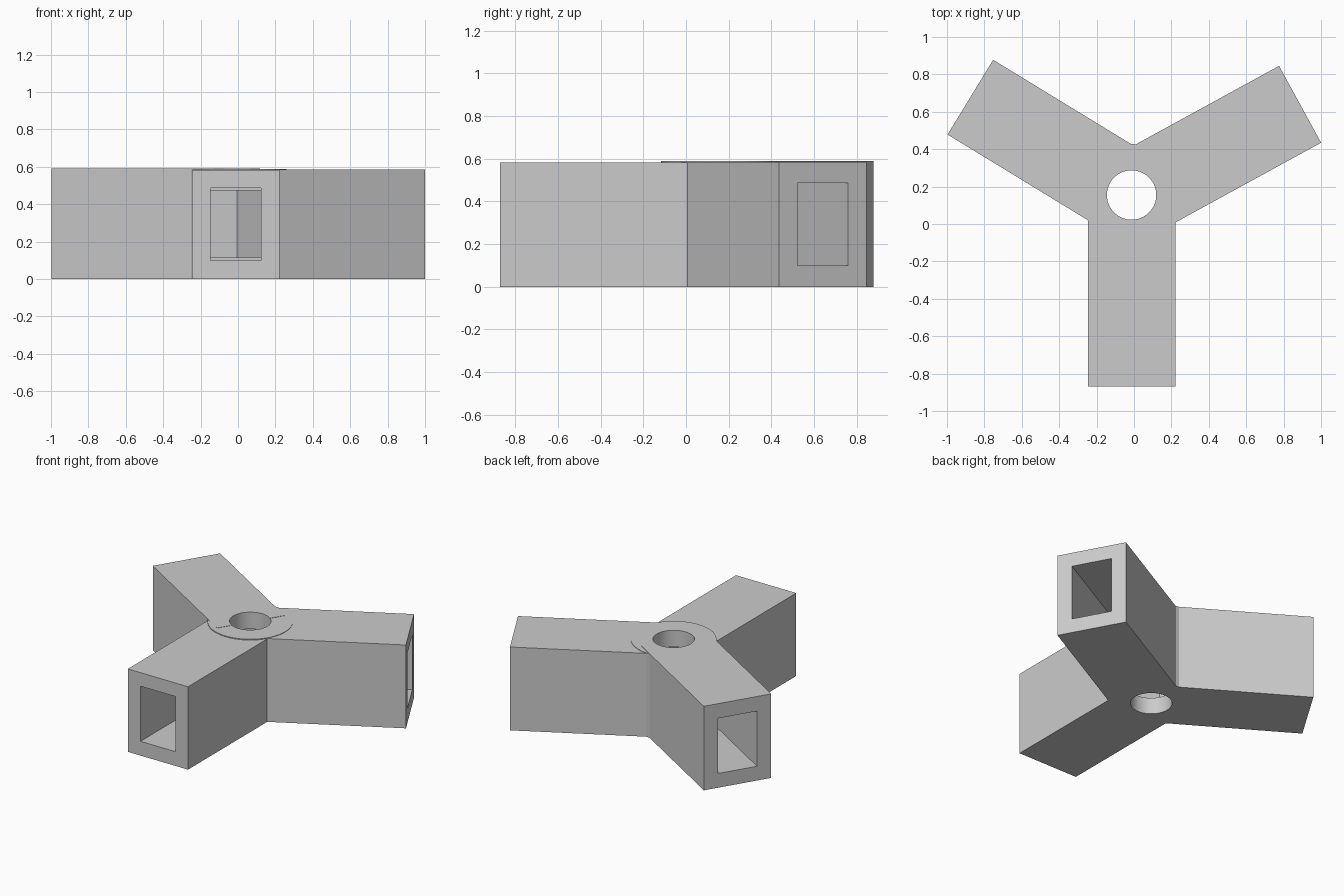
import bpy, math
from mathutils import Matrix

cube = bpy.data.objects.get("Cube")
if cube:
    bpy.data.objects.remove(cube, do_unlink=True)

grey = bpy.data.materials.new("light grey")
grey.use_nodes = True
COLOUR = (0.6, 0.6, 0.6, 1)
grey.diffuse_color = COLOUR
grey.node_tree.nodes["Principled BSDF"].inputs["Base Color"].default_value = COLOUR

HUB = (-0.013, 0.155)
WIDTH = 0.468


def finish(name):
    ob = bpy.context.object
    ob.name = name
    ob.data.materials.append(grey)
    return ob


def beam(name, end, angle, near, far, width, bottom, top):
    """Box along a direction; near and far are measured back from the end point."""
    bpy.ops.mesh.primitive_cube_add(size=1)
    ob = finish(name)
    a = math.radians(angle)
    size = Matrix.Diagonal((far - near, width, top - bottom, 1))
    shift = Matrix.Translation((-(near + far) / 2, 0, (bottom + top) / 2))
    place = Matrix.Translation((*end, 0)) @ Matrix.Rotation(a, 4, "Z")
    ob.data.transform(place @ shift @ size)
    return ob


def cylinder(name, radius, bottom, top):
    bpy.ops.mesh.primitive_cylinder_add(
        vertices=64, radius=radius, depth=top - bottom,
        location=(*HUB, (bottom + top) / 2))
    return finish(name)


def combine(target, other, operation):
    mod = target.modifiers.new(operation.title(), "BOOLEAN")
    mod.operation = operation
    mod.solver = "EXACT"
    mod.object = other
    bpy.context.view_layer.objects.active = target
    bpy.ops.object.modifier_apply(modifier=mod.name)
    bpy.data.objects.remove(other, do_unlink=True)


# Central hub and three arms: end centre, direction, height
connector = cylinder("three_way_connector", 0.272, 0, 0.588)
arms = [
    ("front_arm", (-0.013, -0.87), 270, 0.582),
    ("left_arm", (0.888, 0.64), 28.7, 0.585),
    ("right_arm", (-0.875, 0.678), 148.6, 0.59),
]
for name, end, angle, height in arms:
    combine(connector, beam(name, end, angle, 0, 1.02, WIDTH, 0, height), "UNION")

# Rectangular sockets, slightly lower where they meet in the hub
for name, end, angle, height in arms:
    combine(connector, beam(name + "_socket", end, angle, -0.1, 0.8, 0.27, 0.1, 0.487), "DIFFERENCE")
    combine(connector, beam(name + "_passage", end, angle, 0.7, 1.02, 0.27, 0.115, 0.472), "DIFFERENCE")

# Vertical bore through the hub
combine(connector, cylinder("bore", 0.132, -0.1, 0.8), "DIFFERENCE")

bpy.ops.object.select_all(action="DESELECT")
connector.select_set(True)
bpy.context.view_layer.objects.active = connector
bpy.ops.object.shade_smooth_by_angle(angle=math.radians(20))
